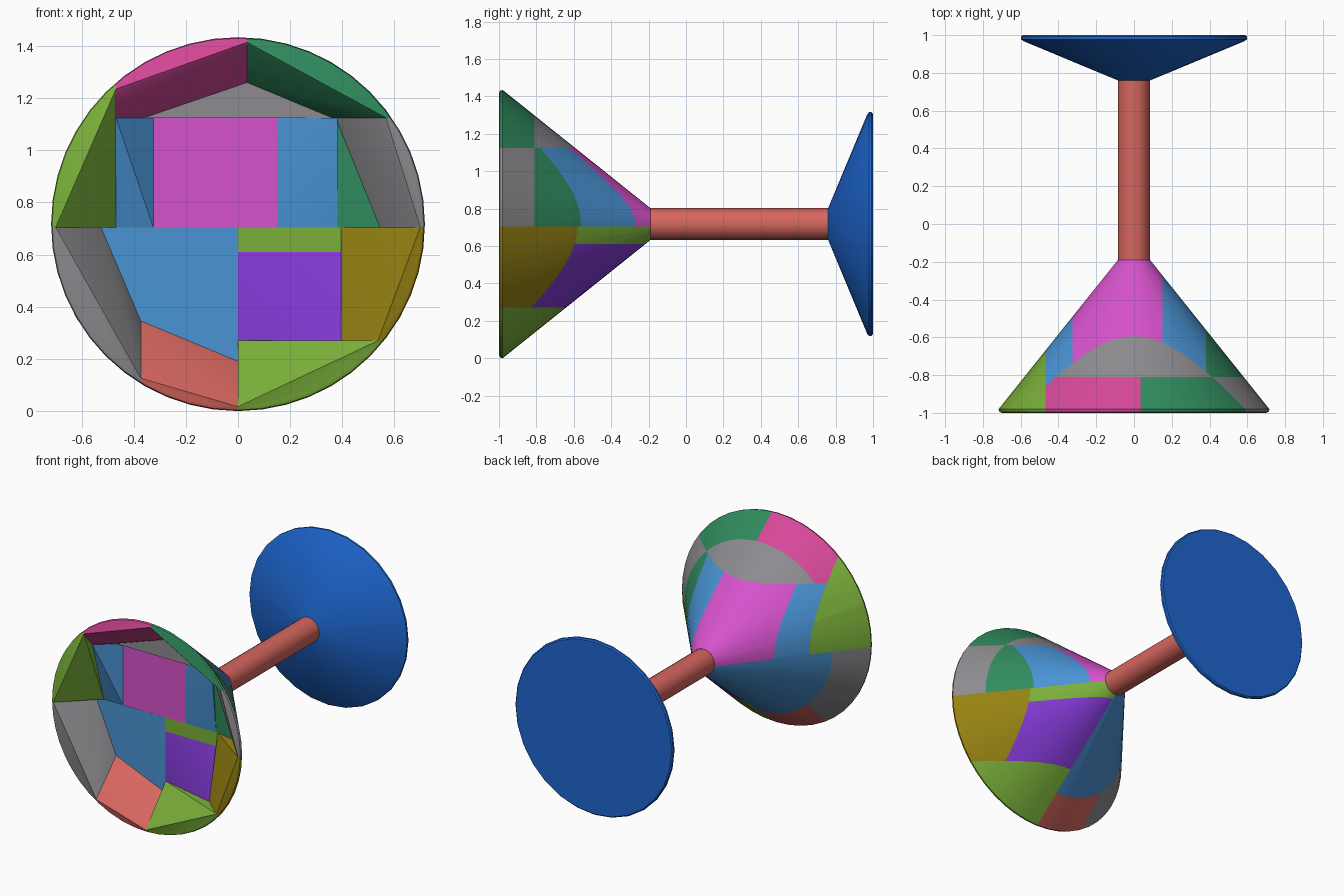
import bpy
import bmesh
import math
from mathutils import Vector

cube = bpy.data.objects.get("Cube")
if cube:
    bpy.data.objects.remove(cube)

AXIS_Z = 0.717
SIDES = 48
FAR = 9.0


def make_material(name, rgb):
    linear = [(c / 255 / 12.92) if c < 11 else ((c / 255 + 0.055) / 1.055) ** 2.4 for c in rgb]
    mat = bpy.data.materials.new(name)
    mat.use_nodes = True
    mat.diffuse_color = (*linear, 1)
    for node in mat.node_tree.nodes:
        if node.type == "BSDF_PRINCIPLED":
            node.inputs["Base Color"].default_value = (*linear, 1)
    return mat


MATS = {name: make_material(name, rgb) for name, rgb in {
    "sky blue": (73, 147, 212),
    "magenta": (214, 82, 204),
    "pink": (214, 72, 152),
    "emerald": (48, 140, 94),
    "grey": (141, 139, 143),
    "leaf green": (122, 176, 58),
    "gold": (150, 130, 18),
    "purple": (130, 57, 212),
    "coral": (214, 102, 94),
    "deep blue": (29, 102, 207),
}.items()}


def ring_points(profile, sides=SIDES):
    """Points of a profile of (radius, y) turned about the long axis."""
    rings = []
    for r, y in profile:
        turn = [2 * math.pi * i / sides for i in range(sides)]
        rings.append([Vector((r * math.sin(a), y, AXIS_Z - r * math.cos(a))) for a in turn])
    return rings


def lathe(profile):
    """Closed bowl, from a profile that starts and ends on a disc."""
    bm = bmesh.new()
    rings = [[bm.verts.new(p) for p in ring] for ring in ring_points(profile)]
    for a, b in zip(rings, rings[1:]):
        for i in range(SIDES):
            j = (i + 1) % SIDES
            bm.faces.new((a[i], a[j], b[j], b[i]))
    bm.faces.new(rings[0])
    bm.faces.new(rings[-1])
    return bm


def hull(name, points, colour):
    """Solid convex part wrapped around the points."""
    bm = bmesh.new()
    for p in points:
        bm.verts.new(p)
    bmesh.ops.remove_doubles(bm, verts=bm.verts[:], dist=0.0005)
    bmesh.ops.convex_hull(bm, input=bm.verts[:])
    loose = [v for v in bm.verts if not v.link_faces]
    bmesh.ops.delete(bm, geom=loose, context="VERTS")
    bmesh.ops.recalc_face_normals(bm, faces=bm.faces[:])
    mesh = bpy.data.meshes.new(name)
    bm.to_mesh(mesh)
    bm.free()
    mesh.materials.append(MATS[colour])
    obj = bpy.data.objects.new(name, mesh)
    bpy.context.collection.objects.link(obj)
    bpy.ops.object.select_all(action="DESELECT")
    obj.select_set(True)
    bpy.context.view_layer.objects.active = obj
    bpy.ops.object.shade_smooth_by_angle(angle=math.radians(25))


def shard(name, colour, x=(-FAR, FAR), y=(-FAR, FAR), z=(-FAR, FAR)):
    """Piece of the bowl inside a box, filled to a convex solid."""
    bm = bowl.copy()
    for axis, limits in enumerate((x, y, z)):
        for limit, sign in zip(limits, (-1, 1)):
            if abs(limit) == FAR:
                continue
            co, no = Vector(), Vector()
            co[axis], no[axis] = limit, sign
            bmesh.ops.bisect_plane(bm, geom=bm.verts[:] + bm.edges[:] + bm.faces[:],
                                   plane_co=co, plane_no=no, clear_outer=True)
    points = [v.co.copy() for v in bm.verts]
    bm.free()
    hull(name, points, colour)


# Conical bowl: outer wall, rounded rim, short inner wall, flat floor
bowl = lathe([(0.085, -0.19), (0.705, -0.965), (0.717, -0.98), (0.713, -0.994),
              (0.70, -1.0), (0.688, -0.99), (0.524, -0.783)])

MID, HIGH, LOW = 0.705, 1.125, 0.27
LIP, LOWER_LIP = -0.81, -0.786
upper = (MID, HIGH)

# Upper shards
shard("bowl_upper_right", "leaf green", x=(-FAR, -0.468), z=(MID, FAR))
shard("bowl_top_rim_right", "pink", x=(-0.468, 0.035), y=(-FAR, LIP), z=(HIGH, FAR))
shard("bowl_top_rim_left", "emerald", x=(0.035, FAR), y=(-FAR, LIP), z=(HIGH, FAR))
shard("bowl_top_inner", "grey", x=(-0.468, FAR), y=(LIP, FAR), z=(HIGH, FAR))
shard("bowl_centre_right", "sky blue", x=(-0.468, -0.325), z=upper)
shard("bowl_centre", "magenta", x=(-0.325, 0.15), z=upper)
shard("bowl_centre_left", "sky blue", x=(0.15, 0.382), z=upper)
shard("bowl_left_inner", "emerald", x=(0.382, FAR), y=(LIP, FAR), z=upper)
shard("bowl_left_rim", "grey", x=(0.382, FAR), y=(-FAR, LIP), z=upper)

# Lower shards
shard("bowl_lower_right_inner", "sky blue", x=(-FAR, 0), y=(LOWER_LIP, FAR), z=(-FAR, MID))
shard("bowl_lower_right_rim", "grey", x=(-FAR, -0.373), y=(-FAR, LOWER_LIP), z=(-FAR, MID))
shard("bowl_bottom_rim_right", "coral", x=(-0.373, 0), y=(-FAR, LOWER_LIP), z=(-FAR, MID))
shard("bowl_bottom_left", "leaf green", x=(0, FAR), z=(-FAR, LOW))
shard("bowl_lower_left_rim", "gold", x=(0.395, FAR), z=(LOW, MID))
shard("bowl_lower_left_inner", "purple", x=(0, 0.395), z=(LOW, 0.61))
shard("bowl_centre_strip", "leaf green", x=(0, 0.395), z=(0.61, MID))
bowl.free()


def solid(name, profile, colour, sides):
    hull(name, [p for ring in ring_points(profile, sides) for p in ring], colour)


# Stem and flared foot
solid("stem", [(0.085, -0.19), (0.085, 0.765)], "coral", 16)
solid("foot", [(0.085, 0.76), (0.585, 0.968), (0.598, 0.978), (0.598, 0.992), (0.59, 1.0)],
      "deep blue", 28)
